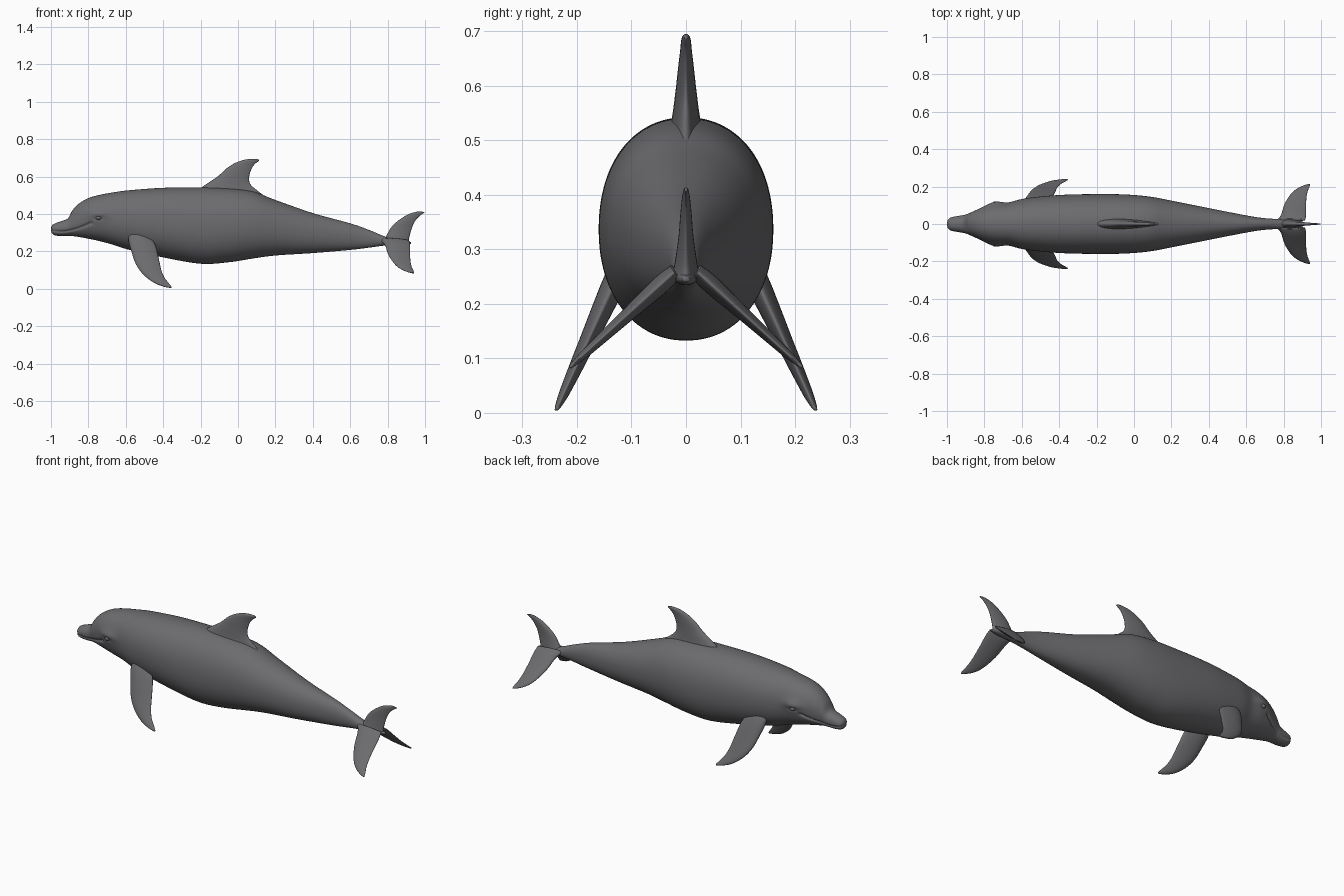
import bpy, bmesh, math
from mathutils import Vector

if "Cube" in bpy.data.objects:
    bpy.data.objects.remove(bpy.data.objects["Cube"])

grey = bpy.data.materials.new("slate grey")
grey.diffuse_color = (0.15, 0.15, 0.16, 1)
grey.use_nodes = True
grey.node_tree.nodes["Principled BSDF"].inputs["Base Color"].default_value = grey.diffuse_color


def spline(rows, steps):
    """Catmull-Rom interpolation through rows of numbers."""
    out = []
    for i in range(len(rows) - 1):
        a, b = rows[max(i - 1, 0)], rows[i]
        c, d = rows[i + 1], rows[min(i + 2, len(rows) - 1)]
        for k in range(steps):
            t = k / steps
            out.append([0.5 * (2 * q + (r - p) * t + (2 * p - 5 * q + 4 * r - s) * t * t
                               + (3 * q - p - 3 * r + s) * t ** 3)
                        for p, q, r, s in zip(a, b, c, d)])
    out.append(list(rows[-1]))
    return out


def loft(name, rings):
    """Skin a list of closed rings and cap both ends."""
    bm = bmesh.new()
    vs = [[bm.verts.new(p) for p in ring] for ring in rings]
    n = len(vs[0])
    for a, b in zip(vs, vs[1:]):
        for i in range(n):
            j = (i + 1) % n
            bm.faces.new((a[i], a[j], b[j], b[i]))
    bm.faces.new(vs[0])
    bm.faces.new(vs[-1])
    bmesh.ops.recalc_face_normals(bm, faces=bm.faces[:])
    me = bpy.data.meshes.new(name)
    bm.to_mesh(me)
    bm.free()
    me.materials.append(grey)
    for f in me.polygons:
        f.use_smooth = True
    ob = bpy.data.objects.new(name, me)
    bpy.context.collection.objects.link(ob)
    return ob


def fin(name, rows, place):
    """Rows: leading u,v, trailing u,v, half thickness; place maps u,v,n to 3D."""
    rings = []
    for lu, lv, tu, tv, th in spline(rows, 6):
        ring = []
        for i in range(28):
            a = 2 * math.pi * i / 28
            c = (1 - math.cos(a)) / 2
            ring.append(place(lu + (tu - lu) * c, lv + (tv - lv) * c,
                              th * math.sin(a) * (1.25 - 0.6 * c)))
        rings.append(ring)
    return loft(name, rings)


# Body: x, top, bottom, half width
body_rows = [
    (-1.0, .322, .312, .004), (-.995, .338, .297, .022), (-.98, .349, .286, .035),
    (-.945, .362, .282, .042), (-.91, .377, .283, .048), (-.885, .42, .282, .056),
    (-.85, .456, .277, .072), (-.80, .485, .268, .092), (-.74, .502, .255, .107),
    (-.67, .515, .236, .115), (-.58, .527, .208, .137), (-.40, .540, .168, .155),
    (-.20, .542, .134, .160), (-.05, .537, .142, .158), (.08, .52, .162, .147),
    (.20, .475, .178, .125), (.40, .405, .191, .085), (.60, .350, .208, .046),
    (.70, .315, .220, .031), (.80, .275, .233, .025), (.88, .262, .235, .018),
    (.925, .25, .24, .005)]
mouth = spline([(-1.0, .312), (-.94, .306), (-.88, .316), (-.83, .332), (-.785, .352)], 12)


def body_point(x, y, z):
    """Carve the mouth line and swell the brow around the eye."""
    if x < -.6:
        d = min(math.hypot(x - mx, z - mz) for mx, mz in mouth)
        y *= 1 - .13 * math.exp(-(d / .006) ** 2)
        brow = math.exp(-((x + .745) / .05) ** 2 - ((z - .395) / .03) ** 2)
        socket = math.exp(-((x + .745) / .03) ** 2 - ((z - .378) / .013) ** 2)
        y += math.copysign(.014 * brow - .008 * socket, y)
    return (x, y, z)


rings = []
for x, top, bot, w in spline(body_rows, 9):
    mid, h = (top + bot) / 2, (top - bot) / 2
    ring = []
    for i in range(120):
        a = 2 * math.pi * (i + .5) / 120
        c, s = math.cos(a), math.sin(a)
        e = 2 / 2.15
        ring.append(body_point(x, w * math.copysign(abs(c) ** e, c),
                               mid + h * math.copysign(abs(s) ** e, s)))
    rings.append(ring)
loft("body", rings)

# Dorsal fin
fin("dorsal_fin", [
    (-.23, .50, .18, .47, .04), (-.20, .538, .11, .52, .028), (-.11, .60, .066, .56, .020),
    (-.06, .645, .06, .60, .015), (-.01, .675, .072, .64, .011), (.04, .691, .088, .665, .009),
    (.09, .695, .107, .68, .006), (.112, .69, .113, .686, .003)],
    lambda u, v, n: (u, n, v))

# Upright fluke of the three-bladed tail
fin("upper_fluke", [
    (.76, .25, .915, .245, .03), (.785, .27, .915, .27, .022), (.82, .33, .925, .31, .014),
    (.86, .367, .937, .345, .011), (.91, .398, .955, .373, .008), (.96, .413, .978, .395, .005),
    (.994, .411, .998, .407, .003)],
    lambda u, v, n: (u, n, v))

flipper_rows = [
    (-.57, .33, -.48, .31, .015), (-.585, .28, -.455, .26, .021), (-.583, .245, -.44, .23, .022),
    (-.57, .2, -.43, .19, .020), (-.545, .13, -.42, .145, .016), (-.505, .075, -.41, .10, .013),
    (-.45, .033, -.393, .06, .010), (-.395, .011, -.37, .03, .007), (-.358, .004, -.354, .01, .004)]
fluke_rows = [
    (.76, .262, .915, .258, .014), (.785, .235, .92, .235, .017), (.805, .18, .92, .19, .013),
    (.84, .13, .922, .15, .010), (.875, .104, .928, .12, .008), (.915, .088, .937, .10, .005),
    (.938, .083, .942, .086, .003)]

# Paired parts: flippers, lower flukes and eyes
for side, s in (("right", -1), ("left", 1)):
    fin(side + "_flipper", flipper_rows,
        lambda u, v, n: (u, s * (.24 - .455 * v + .91 * n), v + .41 * n * min(1, v / .03)))
    fin(side + "_lower_fluke", fluke_rows,
        lambda u, v, n: (u, s * (.03 + (.25 - v) * 1.1 + .67 * n), v + .74 * n))
    bpy.ops.mesh.primitive_uv_sphere_add(segments=20, ring_count=12, radius=.014,
                                         location=(-.745, s * .106, .379))
    eye = bpy.context.object
    eye.name = side + "_eye"
    eye.scale = (1.1, 1, .8)
    eye.data.materials.append(grey)
    bpy.ops.object.shade_smooth()
